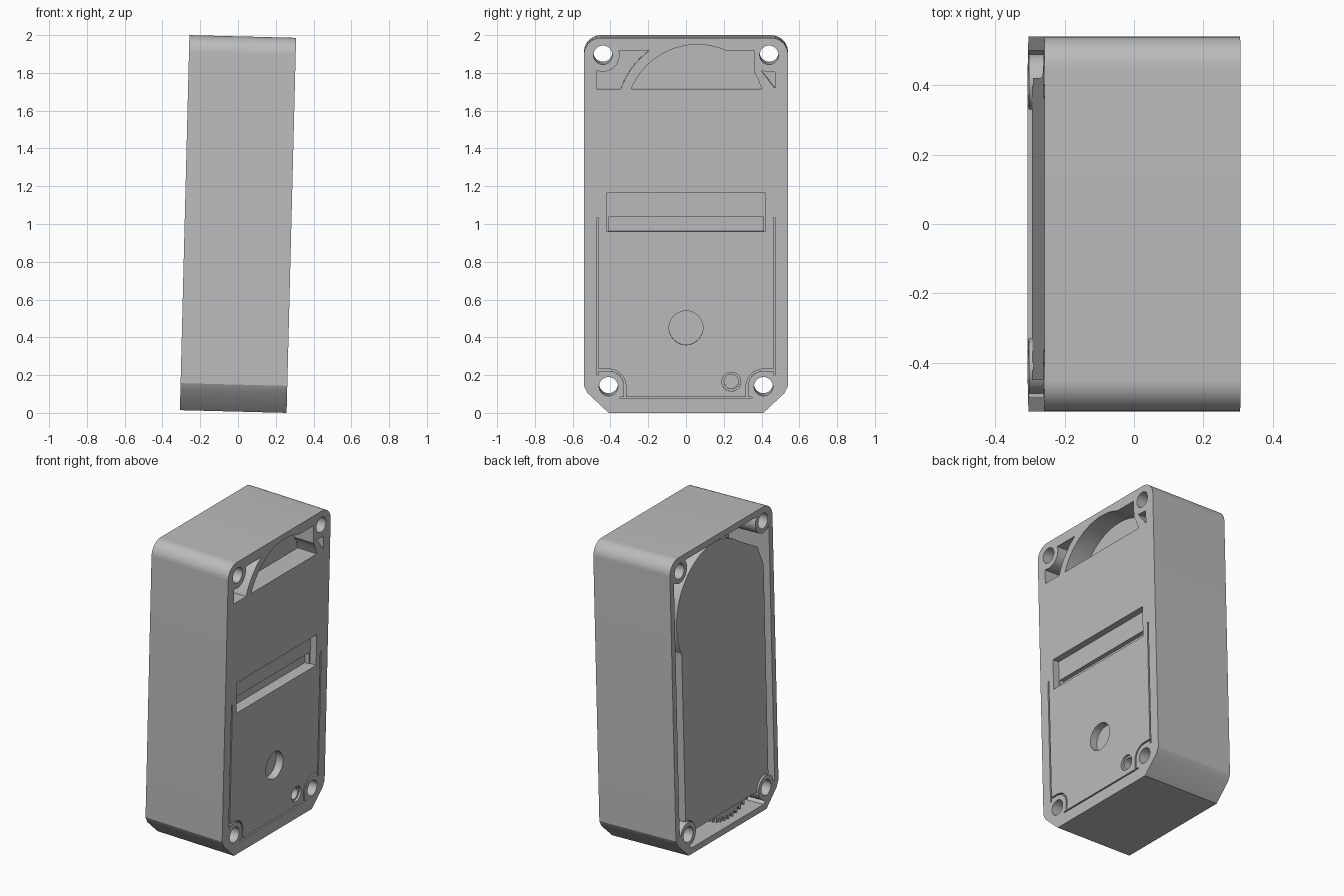
import bpy
import bmesh
from math import cos, sin, radians
from mathutils import Matrix

if "Cube" in bpy.data.objects:
    bpy.data.objects.remove(bpy.data.objects["Cube"], do_unlink=True)

DEPTH, HEIGHT, HALF_W = 0.565, 1.986, 0.54
FRONT, BACK = DEPTH / 2, -DEPTH / 2
TILT = radians(1.45)

grey = bpy.data.materials.new("plain_grey")
grey.use_nodes = True
grey.diffuse_color = (0.5, 0.5, 0.5, 1)
grey.node_tree.nodes["Principled BSDF"].inputs["Base Color"].default_value = (0.5, 0.5, 0.5, 1)


def arc(y, z, r, a0=0, a1=360, n=40):
    """Points of an arc in the (y, z) plane; a full circle drops its repeated end."""
    count = n if a1 - a0 == 360 else n + 1
    angles = [radians(a0 + (a1 - a0) * i / n) for i in range(count)]
    return [(y + r * cos(a), z + r * sin(a)) for a in angles]


def rect(y0, y1, z0, z1):
    return [(y0, z0), (y1, z0), (y1, z1), (y0, z1)]


def mirrored(pts):
    return [(-y, z) for y, z in pts]


def prism(name, pts, x0, x1):
    """Extrude a (y, z) outline along x."""
    bm = bmesh.new()
    face = bm.faces.new([bm.verts.new((x0, y, z - HEIGHT / 2)) for y, z in pts])
    grown = bmesh.ops.extrude_face_region(bm, geom=[face])["geom"]
    moved = [v for v in grown if isinstance(v, bmesh.types.BMVert)]
    bmesh.ops.translate(bm, vec=(x1 - x0, 0, 0), verts=moved)
    bmesh.ops.recalc_face_normals(bm, faces=bm.faces)
    mesh = bpy.data.meshes.new(name)
    bm.to_mesh(mesh)
    bm.free()
    mesh.materials.append(grey)
    obj = bpy.data.objects.new(name, mesh)
    bpy.context.scene.collection.objects.link(obj)
    return obj


def combine(target, tool, operation="DIFFERENCE"):
    """Apply a boolean at once and discard the tool."""
    mod = target.modifiers.new("cut", "BOOLEAN")
    mod.operation, mod.solver, mod.object = operation, "EXACT", tool
    bpy.context.view_layer.update()
    graph = bpy.context.evaluated_depsgraph_get()
    mesh = bpy.data.meshes.new_from_object(target.evaluated_get(graph))
    target.modifiers.clear()
    target.data = mesh
    bpy.data.objects.remove(tool, do_unlink=True)


def cut_front(target, pts, depth):
    combine(target, prism("cutter", pts, FRONT - depth, FRONT + 0.05))


def outline(inset, radius, chamfer):
    """Case outline: rounded upper corners, chamfered lower corners."""
    w, top, low = HALF_W - inset, HEIGHT - inset, inset
    right = [(w - chamfer, low), (w - chamfer * 0.15, low + chamfer * 0.8), (w, low + chamfer * 1.1)]
    right += arc(w - radius, top - radius, radius, 0, 90, 12)
    return right + mirrored(right)[::-1]


SCREWS = [(-0.44, 1.895), (0.44, 1.895), (-0.41, 0.14), (0.41, 0.14)]

# Case with a hollow back, leaving a boss round each screw hole
case = prism("case", outline(0, 0.09, 0.13), BACK, FRONT)
cavity = prism("cavity", outline(0.04, 0.06, 0.12), BACK - 0.05, BACK + 0.3)
for y, z in SCREWS:
    combine(cavity, prism("boss", arc(y, z, 0.08), BACK - 0.1, FRONT))
combine(case, cavity)

# Arched pocket with its curved wall, and the side pockets
HUB = (0.06, 1.572)
dome = [p for p in arc(*HUB, 0.378, 22, 158, 40)]
dome = [(0.4, 1.715)] + [p for p in dome if 1.72 < p[1] and p[0] < 0.39] + [(-0.29, 1.715)]
cut_front(case, dome, 0.14)
cut_front(case, [(0.2, 1.75), (0.385, 1.75), (0.36, 1.8), (0.36, 1.92), (0.2, 1.92)], 0.14)
cut_front(case, [(0.4, 1.81), (0.47, 1.72), (0.47, 1.805)], 0.14)
side = prism("side_pocket", rect(-0.475, -0.15, 1.715, 1.92), FRONT - 0.14, FRONT + 0.05)
combine(side, prism("wall", arc(*HUB, 0.43, n=64), 0, 1))
combine(side, prism("boss", arc(*SCREWS[0], 0.088), 0, 1))
combine(side, prism("corner", rect(-0.6, -0.44, 1.81, 2), 0, 1))
combine(case, side)

# Stepped slot, round recess and small recessed screw
cut_front(case, rect(-0.42, 0.42, 0.96, 1.165), 0.045)
cut_front(case, rect(-0.41, 0.41, 0.96, 1.035), 0.075)
cut_front(case, arc(0, 0.45, 0.09), 0.05)
cut_front(case, arc(0.24, 0.165, 0.05), 0.015)
cut_front(case, arc(0.24, 0.165, 0.038), 0.06)

# Fine seam round the lower panel
corner = [(-0.465, 0.232), (-0.41, 0.232)][:1] + arc(-0.41, 0.14, 0.092, 90, 0, 12) + [(-0.318, 0.08)]
inner = [(-0.328, 0.08)] + arc(-0.41, 0.14, 0.082, 0, 90, 12) + [(-0.465, 0.222)]
for flip in (list, mirrored):
    cut_front(case, flip(corner + inner), 0.02)
    cut_front(case, flip(rect(-0.472, -0.462, 0.2, 1.035)), 0.02)
cut_front(case, rect(-0.35, 0.35, 0.075, 0.084), 0.02)

# Screw holes right through
for y, z in SCREWS:
    combine(case, prism("hole", arc(y, z, 0.05), -1, 1))

# Inner plate with its domed top, set just inside the open back
plate_pts = [(0.42, 0.14)] + arc(0.06, 1.53, 0.41, -28, 128, 40)
plate_pts += [(-0.39, 1.74), (-0.45, 1.6), (-0.45, 0.14)]
plate = prism("inner_plate", plate_pts, BACK + 0.01, BACK + 0.31)
for y, z in SCREWS:
    combine(plate, prism("boss", arc(y, z, 0.085), -1, 1))

# Toothed wheel showing below the plate
teeth = 56
wheel_pts = []
for i in range(teeth * 4):
    radius = 0.38 if i % 4 < 2 else 0.35
    angle = radians(360 * i / (teeth * 4))
    wheel_pts.append((-0.04 + radius * cos(angle), 0.45 + radius * sin(angle)))
wheel = prism("toothed_wheel", wheel_pts, BACK + 0.015, BACK + 0.12)

# Smooth the curves and lean the whole model slightly
lean = Matrix.Translation((0, 0, 1)) @ Matrix.Rotation(TILT, 4, "Y")
for obj in (case, plate, wheel):
    obj.matrix_world = lean
    bpy.ops.object.select_all(action="DESELECT")
    obj.select_set(True)
    bpy.context.view_layer.objects.active = obj
    bpy.ops.object.shade_smooth_by_angle(angle=radians(25))
